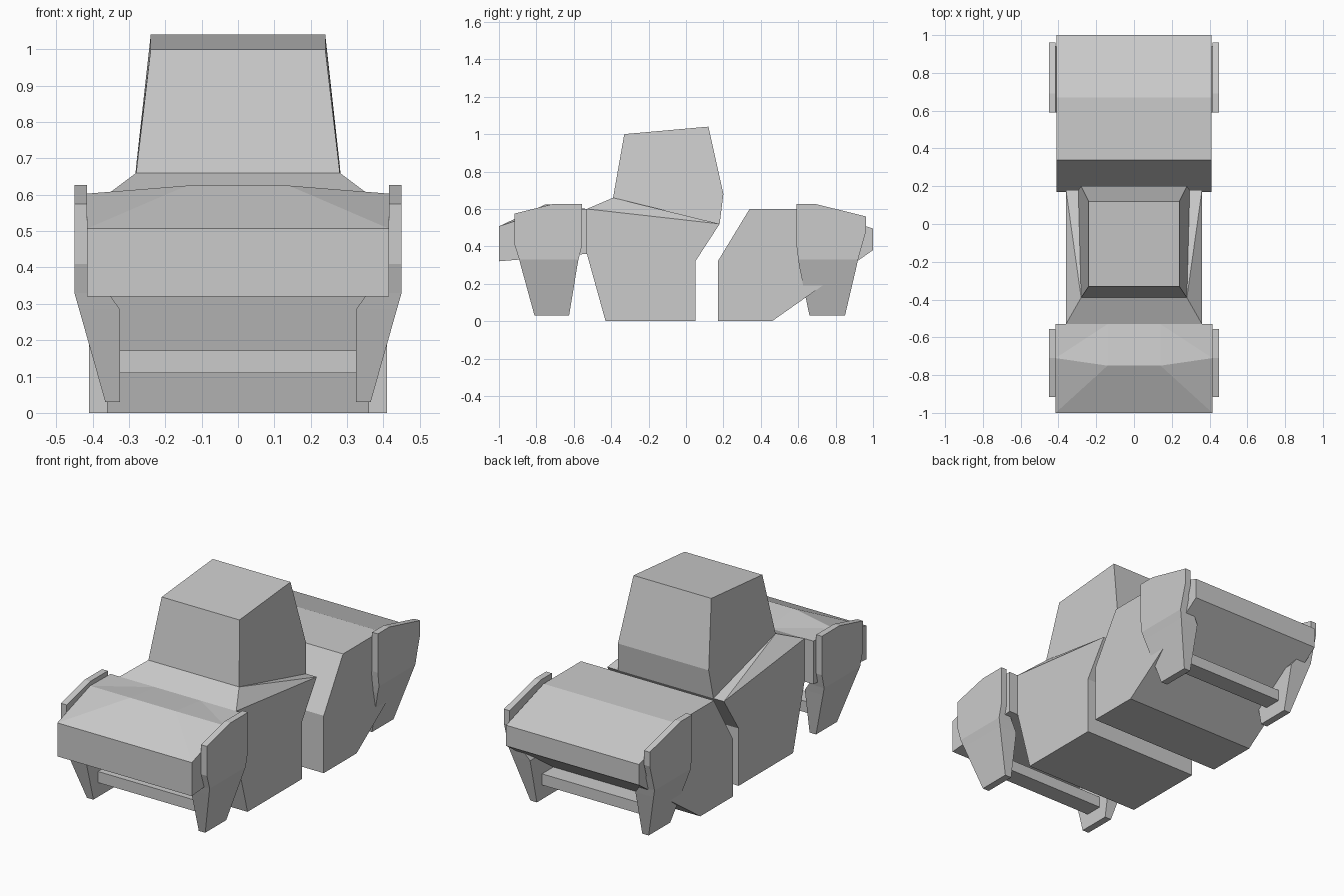
import bpy, bmesh

if "Cube" in bpy.data.objects:
    bpy.data.objects.remove(bpy.data.objects["Cube"])


def loft(name, sections, mirror=False):
    """Join matching rings of 3D points with side faces and cap both ends."""
    bm = bmesh.new()
    rings = [[bm.verts.new(p) for p in s] for s in sections]
    n = len(rings[0])
    bm.faces.new(rings[0])
    bm.faces.new(rings[-1][::-1])
    bent = []
    for a, b in zip(rings, rings[1:]):
        for i in range(n):
            j = (i + 1) % n
            f = bm.faces.new((a[i], b[i], b[j], a[j]))
            f.normal_update()
            if any(abs((v.co - a[i].co).dot(f.normal)) > 1e-4 for v in f.verts):
                bent.append(f)
    bmesh.ops.triangulate(bm, faces=bent, quad_method='SHORT_EDGE')
    bmesh.ops.remove_doubles(bm, verts=bm.verts[:], dist=1e-5)
    bmesh.ops.recalc_face_normals(bm, faces=bm.faces[:])
    mesh = bpy.data.meshes.new(name)
    bm.to_mesh(mesh)
    bm.free()
    ob = bpy.data.objects.new(name, mesh)
    bpy.context.collection.objects.link(ob)
    if mirror:
        ob.modifiers.new("Mirror", 'MIRROR')
    return ob


def at_x(x, profile):
    return [(x, y, z) for y, z in profile]


# Cab, tapering towards the roof: (half width, y, z)
cab = [(.28, -.39, .66), (.295, .18, .52), (.28, .20, .68), (.24, .12, 1.04), (.24, -.33, 1.0)]
loft("cab", [[(s * w, y, z) for w, y, z in cab] for s in (-1, 1)])

# Middle body, with its ridge pinched in to the cab base
lower = [(.18, .52), (.05, .32), (.05, 0), (-.43, 0), (-.53, .36)]
outer = [(-.53, .60), (-.53, .60)] + lower
inner = [(-.53, .60), (-.39, .66)] + lower
loft("middle_body", [at_x(-.36, outer), at_x(-.28, inner), at_x(.28, inner), at_x(.36, outer)])


# Front hood with a raised centre ridge
def hood_section(x, ridge):
    return at_x(x, [(-1, .32), (-1, .507), ridge, (-.53, .60), (-.53, .36)])


side, crown = (-.71, .603), (-.75, .625)
loft("front_hood", [hood_section(-.415, side), hood_section(-.14, crown),
                    hood_section(.14, crown), hood_section(.415, side)])

# Rear body with a slanted underside
rear = [(.17, 0), (.17, .32), (.34, .60), (.67, .60), (1, .495), (1, .38), (.46, 0)]
loft("rear_body", [at_x(-.41, rear), at_x(.41, rear)])

# Wheel-like fender legs: rows of (z, y near, y far), thickness follows the height
thickness = [(.325, .365), (.325, .437), (.357, .45), (.415, .45), (.415, .45), (.415, .45), (.415, .45)]
front_rows = [(.03, -.81, -.625), (.285, -.88, -.583), (.33, -.892, -.575), (.41, -.917, -.555),
              (.50, -.917, -.555), (.575, -.917, -.555), (.627, -.71, -.555)]
rear_rows = [(.03, .66, .85), (.285, .607, .91), (.33, .60, .92), (.41, .59, .942),
             (.48, .59, .962), (.56, .59, .962), (.627, .59, .69)]
for name, rows in (("front_fender", front_rows), ("rear_fender", rear_rows)):
    loft(name, [[(xi, y0, z), (xo, y0, z), (xo, y1, z), (xi, y1, z)]
                for (z, y0, y1), (xi, xo) in zip(rows, thickness)], mirror=True)

# Axle bars between the legs
for name, y in (("front_axle", -.72), ("rear_axle", .755)):
    bar = [(y - .05, .11), (y + .05, .11), (y + .05, .172), (y - .05, .172)]
    loft(name, [at_x(-.325, bar), at_x(.325, bar)])
